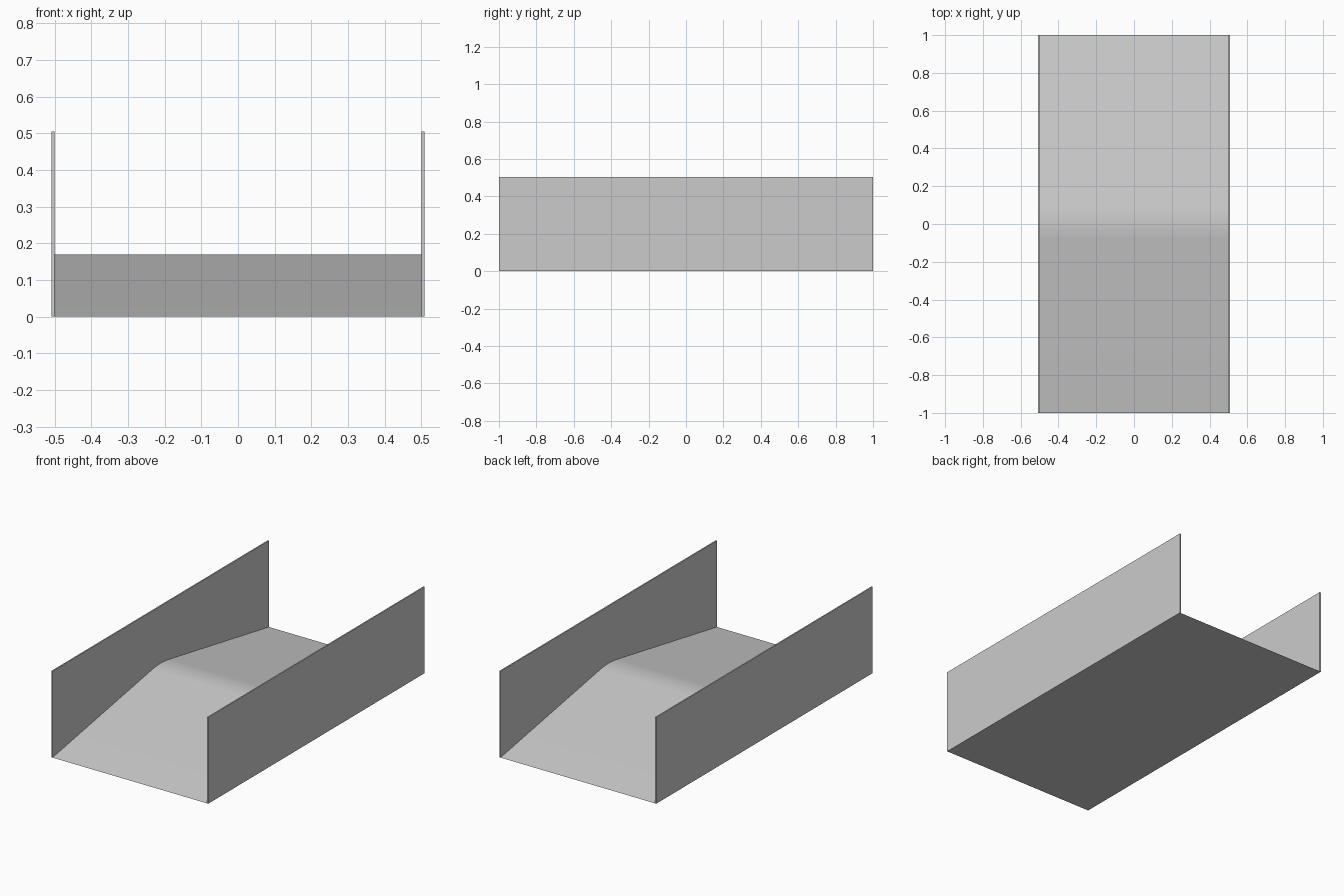
import bpy
import bmesh
import math

cube = bpy.data.objects.get("Cube")
if cube:
    bpy.data.objects.remove(cube, do_unlink=True)

LENGTH = 2.0
INNER = 0.5        # half width between the walls
WALL = 0.008       # wall thickness
HEIGHT = 0.505
SLOPE = 0.177
CREST = 0.08       # half length of the rounded crest

grey = bpy.data.materials.new("light_grey")
grey.use_nodes = True
grey.diffuse_color = (0.6, 0.6, 0.6, 1)
grey.node_tree.nodes["Principled BSDF"].inputs["Base Color"].default_value = (0.6, 0.6, 0.6, 1)


def extrude_profile(name, profile, x0, x1):
    """Sweep a closed (y, z) profile along x."""
    bm = bmesh.new()
    face = bm.faces.new([bm.verts.new((x0, y, z)) for y, z in profile])
    swept = bmesh.ops.extrude_face_region(bm, geom=[face])
    verts = [v for v in swept["geom"] if isinstance(v, bmesh.types.BMVert)]
    bmesh.ops.translate(bm, vec=(x1 - x0, 0, 0), verts=verts)
    bmesh.ops.recalc_face_normals(bm, faces=bm.faces)
    mesh = bpy.data.meshes.new(name)
    bm.to_mesh(mesh)
    bm.free()
    mesh.materials.append(grey)
    obj = bpy.data.objects.new(name, mesh)
    bpy.context.collection.objects.link(obj)
    return obj


def crest_height(y):
    return SLOPE * (1 - CREST / 2 - y * y / (2 * CREST))


# Double ramp with a rounded crest
half = LENGTH / 2
steps = 12
crest = [CREST * (2 * i / steps - 1) for i in range(steps + 1)]
profile = [(-half, 0)] + [(y, crest_height(y)) for y in crest] + [(half, 0)]
ramp = extrude_profile("ramp", profile, -INNER, INNER)
bpy.ops.object.select_all(action="DESELECT")
ramp.select_set(True)
bpy.context.view_layer.objects.active = ramp
bpy.ops.object.shade_smooth_by_angle(angle=math.radians(8))

# Thin side walls
side = [(-half, 0), (half, 0), (half, HEIGHT), (-half, HEIGHT)]
for name, sign in (("left_wall", 1), ("right_wall", -1)):
    extrude_profile(name, side, sign * INNER, sign * (INNER + WALL))
